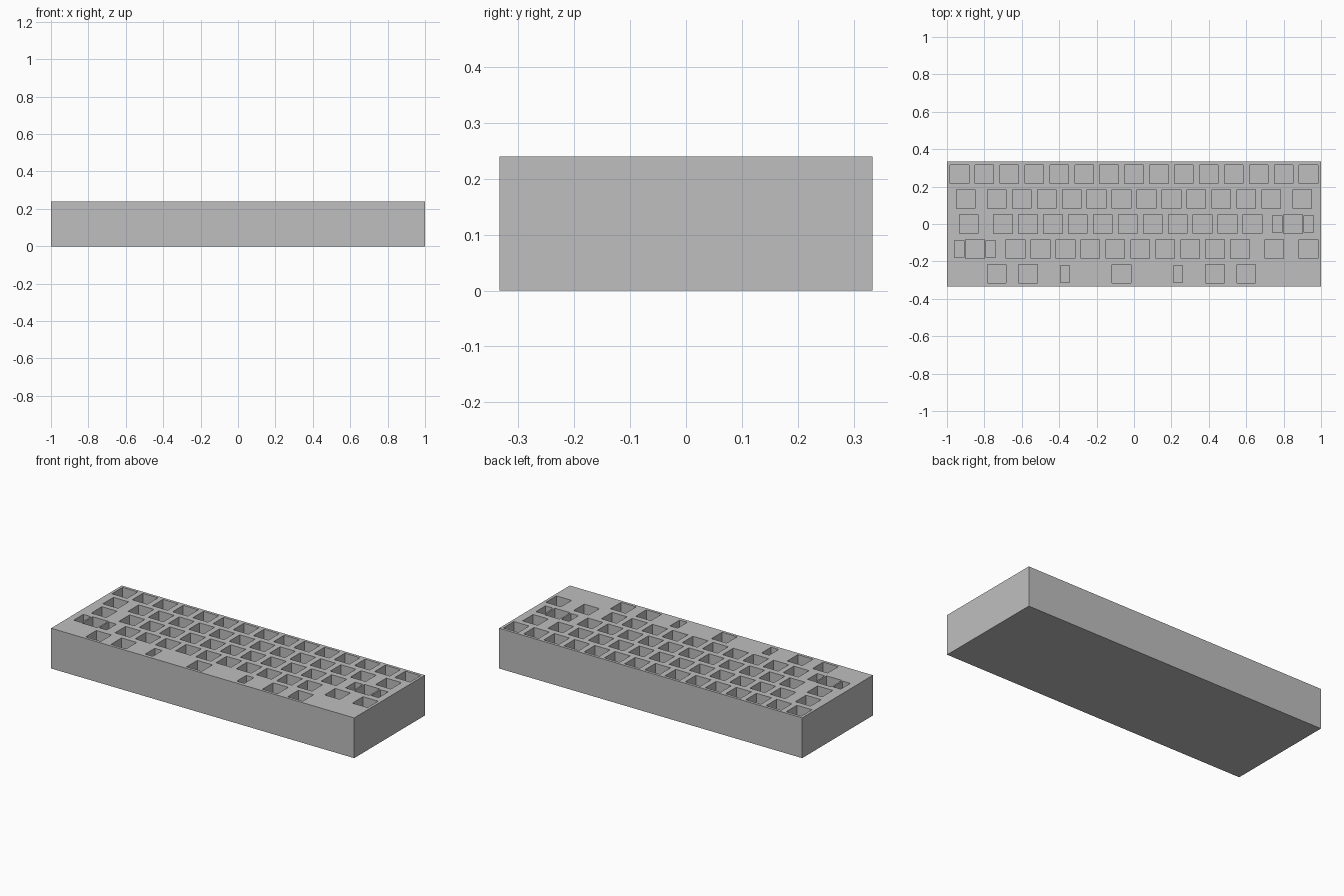
import bpy
import bmesh
from mathutils import Matrix, Vector

cube = bpy.data.objects.get("Cube")
if cube:
    bpy.data.objects.remove(cube, do_unlink=True)

UNIT = 2 / 15              # one key pitch
HEIGHT = 0.24
DEPTH = 0.12               # pocket depth below the top face
SWITCH = (0.1, 0.1)
STABILISER = (0.05, 0.09)

grey = bpy.data.materials.new("case_grey")
grey.use_nodes = True
grey.diffuse_color = (0.52, 0.52, 0.52, 1)
grey.node_tree.nodes["Principled BSDF"].inputs["Base Color"].default_value = grey.diffuse_color


def add_box(bm, centre, size):
    bmesh.ops.create_cube(bm, size=1, matrix=Matrix.Translation(centre) @ Matrix.Diagonal((*size, 1)))


def make_object(name, bm):
    mesh = bpy.data.meshes.new(name)
    bm.to_mesh(mesh)
    bm.free()
    mesh.materials.append(grey)
    obj = bpy.data.objects.new(name, mesh)
    bpy.context.collection.objects.link(obj)
    return obj


def run(first, count):
    return [first + i for i in range(count)]


# Switch centres of each row, in key pitches from the left edge
rows = [
    run(0.5, 15),
    [0.75] + run(2, 12) + [14.25],
    [0.875] + run(2.25, 11) + [13.875],
    [1.125] + run(2.75, 10) + [13.125, 14.5],
    [2, 3.25, 7, 10.75, 12],
]
# Wide keys with a stabiliser slot each side: row, centre, slot offset
wide_keys = [(2, 13.875, 0.084), (3, 1.125, 0.084), (4, 7, 0.302)]

# Case block
bm = bmesh.new()
add_box(bm, Vector((0, 0, HEIGHT / 2)), (2, 5 * UNIT, HEIGHT))
case = make_object("keyboard_case", bm)

# Cutter holding every switch pocket and stabiliser slot
bm = bmesh.new()


def add_pocket(row, pitch, size, offset=0):
    x = -1 + pitch * UNIT + offset
    add_box(bm, Vector((x, (2 - row) * UNIT, HEIGHT)), (*size, 2 * DEPTH))


for row, centres in enumerate(rows):
    for pitch in centres:
        add_pocket(row, pitch, SWITCH)
for row, pitch, offset in wide_keys:
    for side in (-1, 1):
        add_pocket(row, pitch, STABILISER, side * offset)
cutter = make_object("pocket_cutter", bm)
cutter.hide_render = True

# Cut the pockets, keep the result and drop the cutter
cut = case.modifiers.new("pockets", 'BOOLEAN')
cut.operation = 'DIFFERENCE'
cut.solver = 'EXACT'
cut.object = cutter
graph = bpy.context.evaluated_depsgraph_get()
carved = bpy.data.meshes.new_from_object(case.evaluated_get(graph))
case.modifiers.clear()
case.data = carved
carved.name = "keyboard_case"
bpy.data.objects.remove(cutter, do_unlink=True)
